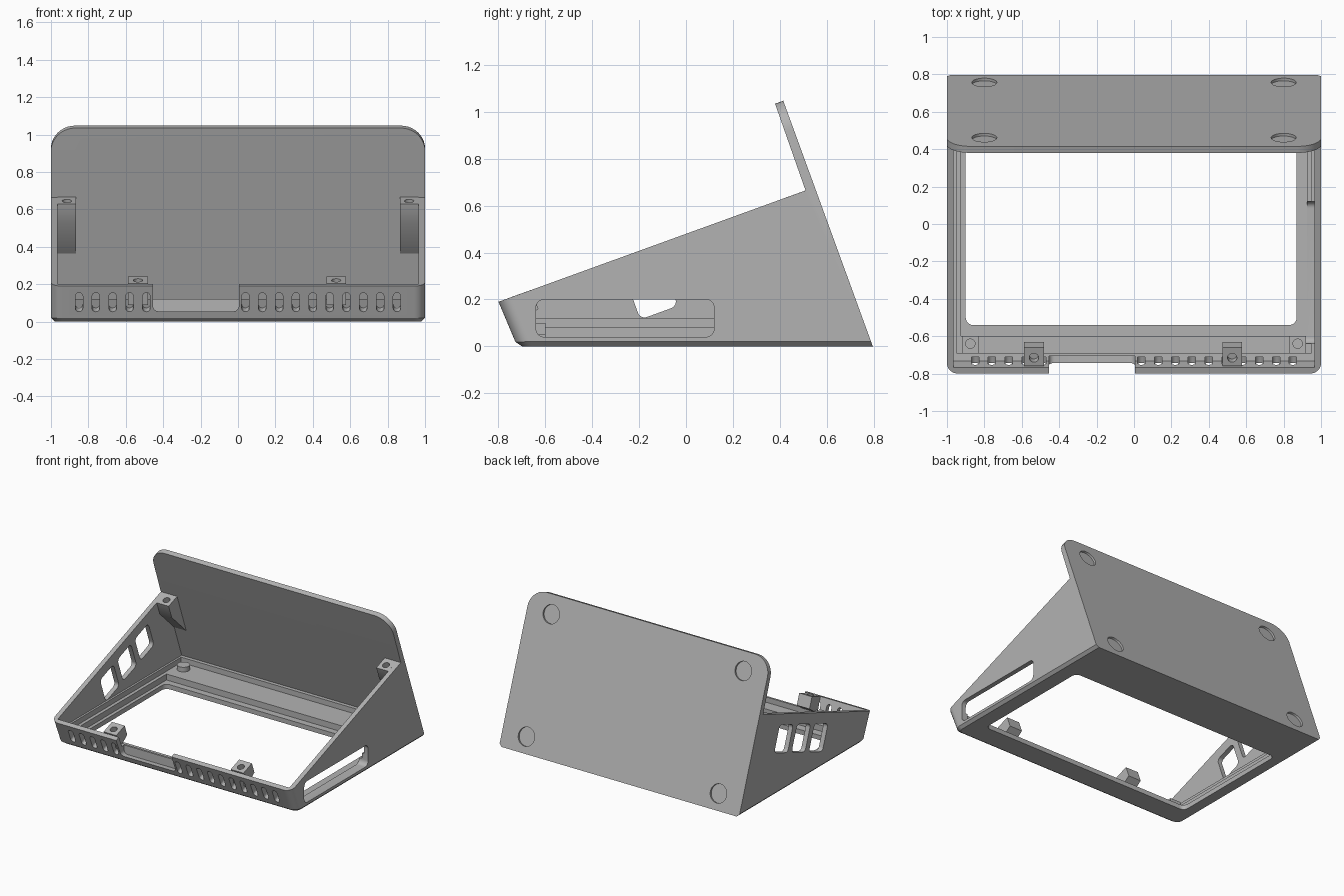
import bpy, bmesh, math
from mathutils import Matrix, Vector

if "Cube" in bpy.data.objects:
    bpy.data.objects.remove(bpy.data.objects["Cube"], do_unlink=True)

SLOPE = math.radians(20)
FRONT_TILT = math.radians(22.8)
parts = []

grey = bpy.data.materials.new("plain grey")
grey.use_nodes = True
grey.diffuse_color = (0.45, 0.45, 0.45, 1)
grey.node_tree.nodes["Principled BSDF"].inputs["Base Color"].default_value = grey.diffuse_color


def finish(name, bm):
    bmesh.ops.recalc_face_normals(bm, faces=bm.faces)
    mesh = bpy.data.meshes.new(name)
    bm.to_mesh(mesh)
    bm.free()
    mesh.materials.append(grey)
    obj = bpy.data.objects.new(name, mesh)
    bpy.context.collection.objects.link(obj)
    return obj


def prism_bm(profile, x0, x1):
    """Extrude a (y, z) outline along x."""
    bm = bmesh.new()
    face = bm.faces.new([bm.verts.new((x0, y, z)) for y, z in profile])
    moved = bmesh.ops.extrude_face_region(bm, geom=[face])["geom"]
    bmesh.ops.translate(bm, vec=(x1 - x0, 0, 0),
                        verts=[v for v in moved if isinstance(v, bmesh.types.BMVert)])
    return bm


def bevel(bm, edges, width, segments):
    bmesh.ops.bevel(bm, geom=edges, offset=width, segments=segments,
                    profile=0.5, affect="EDGES", clamp_overlap=True)


def box(name, lo, hi, axis=0, radius=0, tilt=0):
    """Box with the edges along one axis rounded, tilted about x."""
    lo, hi = Vector(lo), Vector(hi)
    bm = bmesh.new()
    bmesh.ops.create_cube(bm, size=1, matrix=Matrix.Diagonal((*(hi - lo), 1)))
    if radius:
        along = [e for e in bm.edges
                 if abs((e.verts[0].co - e.verts[1].co).normalized()[axis]) > 0.9]
        bevel(bm, along, radius, 6)
    bm.transform(Matrix.Translation((lo + hi) / 2) @ Matrix.Rotation(tilt, 4, "X"))
    return finish(name, bm)


def cylinder(name, centre, radius, depth, tilt=0):
    bm = bmesh.new()
    bmesh.ops.create_cone(bm, cap_ends=True, segments=32, radius1=radius,
                          radius2=radius, depth=depth)
    bm.transform(Matrix.Translation(centre) @ Matrix.Rotation(tilt, 4, "X"))
    return finish(name, bm)


def cut(target, cutters):
    """Subtract each cutter, then discard it."""
    for cutter in cutters:
        mod = target.modifiers.new("cut", "BOOLEAN")
        mod.operation, mod.solver, mod.object = "DIFFERENCE", "EXACT", cutter
    graph = bpy.context.evaluated_depsgraph_get()
    graph.update()
    mesh = bpy.data.meshes.new_from_object(target.evaluated_get(graph))
    target.modifiers.clear()
    target.data = mesh
    for cutter in cutters:
        bpy.data.objects.remove(cutter, do_unlink=True)


# Stand body: wedge sides and tilted back panel in one outline
bm = prism_bm([(-.72, 0), (-.8, .19), (.51, .665), (.38, 1.035), (.415, 1.048), (.797, 0)], -1, 1)


def edges_where(rule):
    return [e for e in bm.edges if abs(e.verts[0].co.x - e.verts[1].co.x) < .01
            and all(rule(v.co) for v in e.verts)]


bevel(bm, edges_where(lambda c: c.z > 1), .13, 10)
bevel(bm, edges_where(lambda c: c.y < -.7), .06, 8)
bevel(bm, [e for e in bm.edges if all(abs(v.co.z) < .001 for v in e.verts)
           and not all(v.co.y > .7 for v in e.verts)], .02, 1)
body = finish("stand_body", bm)

# Interior space, stepped ledges and the base opening
cutters = [
    finish("cavity", prism_bm([(-.733, .12), (-.93, .59), (.407, .95), (.708, .12)], -.965, .965)),
    box("upper_ledge", (-.95, -.69, .08), (.95, .68, .14)),
    box("lower_ledge", (-.925, -.6, .035), (.925, .47, .1)),
    box("base_opening", (-.9, -.54, -.1), (.87, .42, .06), 2, .04),
    box("cable_slot", (.9, -.64, .04), (1.1, .12, .2), 0, .035),
    box("front_notch", (-.455, -.95, .055), (.005, -.705, .5), 1, .03),
]

# Slanted windows in one side wall
for i in range(3):
    y = -.149 + i * .22 * math.cos(SLOPE)
    z = .238 + i * .22 * math.sin(SLOPE)
    cutters.append(box("window", (-1.1, y - .085, z - .1), (-.9, y + .085, z + .1),
                       0, .03, SLOPE))

# Vent slots along the front
for x in [-.85 + .09 * i for i in range(5)] + [.04 + .09 * i for i in range(10)]:
    cutters.append(box("vent", (x - .02, -.81, .05), (x + .02, -.71, .16),
                       1, .0195, FRONT_TILT))

# Round foot recesses in the back panel
for x in (-.8, .8):
    for z in (.11, .92):
        cutters.append(cylinder("recess", (x, .797 - .3645 * z, z), .067, .03,
                                math.radians(-70)))
cut(body, cutters)
parts.append(body)

# Rear screw brackets with sloping undersides
for side, x in (("right", -.915), ("left", .915)):
    bracket = finish(side + "_rear_bracket", prism_bm(
        [(.41, .629), (.511, .6655), (.635, .35), (.447, .53)], x - .05, x + .05))
    cut(bracket, [cylinder("hole", (x, .455, .645), .025, .1, SLOPE)])
    parts.append(bracket)

# Front screw brackets
for side, x in (("right", -.535), ("left", .525)):
    bracket = finish(side + "_front_bracket", prism_bm(
        [(-.76, .205), (-.66, .241), (-.63, .16), (-.725, .09)], x - .053, x + .053))
    cut(bracket, [cylinder("hole", (x, -.715, .22), .025, .1, SLOPE)])
    parts.append(bracket)

# Corner screw pads at the front and round posts at the rear
for side, s in (("right", -1), ("left", 1)):
    x = s * .875
    pad = box(side + "_corner_pad", (x - .045, -.695, .05), (x + .045, -.6, .1))
    cut(pad, [cylinder("hole", (x, -.64, .1), .025, .06)])
    post = cylinder(side + "_rear_post", (x, .6, .09), .045, .05)
    parts += [pad, post]

# Smooth rounded areas while keeping edges sharp
bpy.ops.object.select_all(action="DESELECT")
for obj in parts:
    obj.select_set(True)
bpy.context.view_layer.objects.active = body
bpy.ops.object.shade_smooth_by_angle(angle=math.radians(30))
